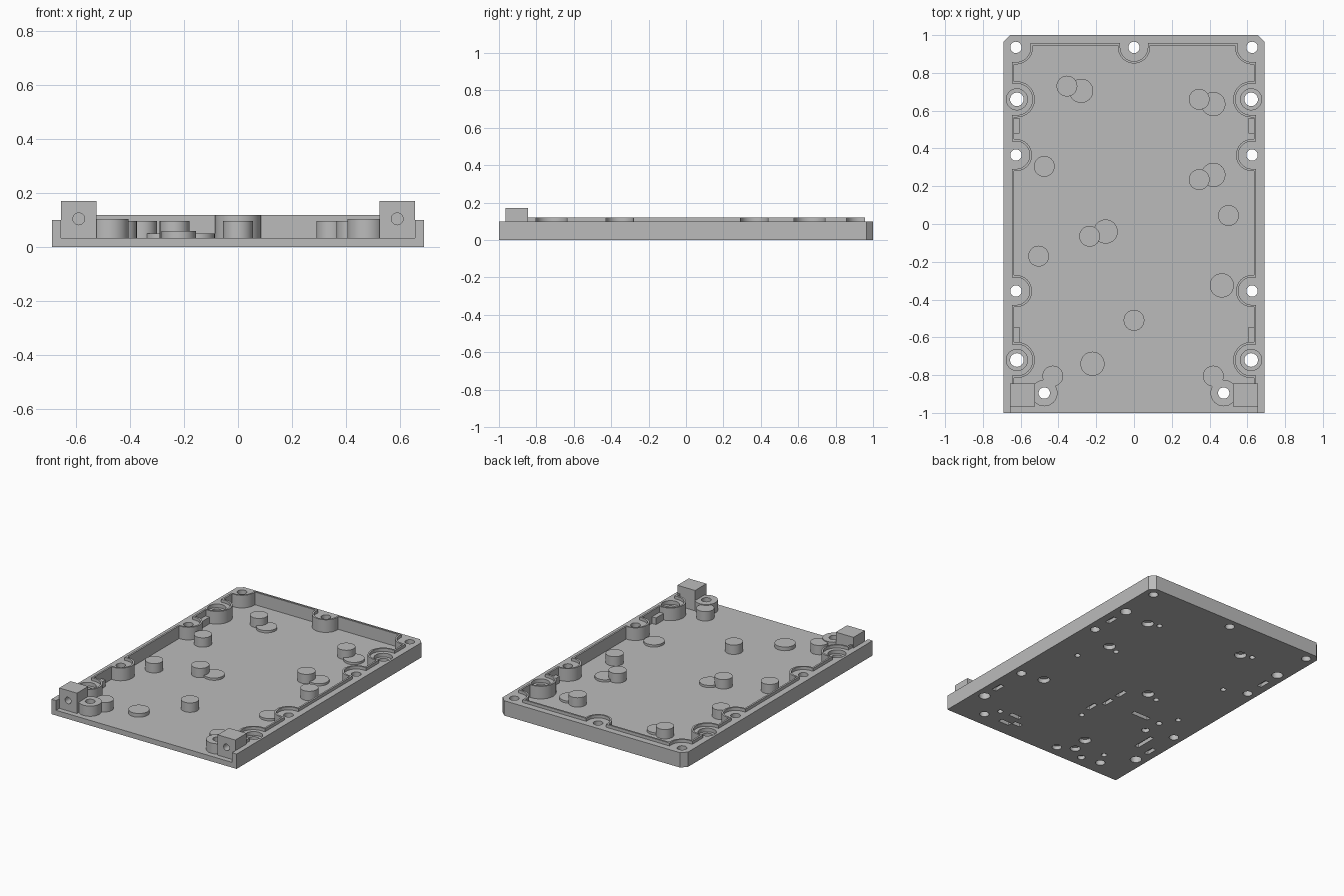
import bpy, bmesh, math
from mathutils import Matrix

if "Cube" in bpy.data.objects:
    bpy.data.objects.remove(bpy.data.objects["Cube"])

grey = bpy.data.materials.new("grey plastic")
grey.diffuse_color = (0.5, 0.5, 0.5, 1)
grey.use_nodes = True
grey.node_tree.nodes["Principled BSDF"].inputs["Base Color"].default_value = grey.diffuse_color


def circle(x, y, r, n=32):
    return [(x + r * math.cos(2 * math.pi * i / n), y + r * math.sin(2 * math.pi * i / n)) for i in range(n)]


def rect(x0, x1, y0, y1):
    return [(x0, y0), (x1, y0), (x1, y1), (x0, y1)]


def prisms(name, items):
    """One object made of upright prisms, each (outline, bottom, top)."""
    bm = bmesh.new()
    for outline, z0, z1 in items:
        face = bm.faces.new([bm.verts.new((x, y, z0)) for x, y in outline])
        ext = bmesh.ops.extrude_face_region(bm, geom=[face], use_keep_orig=True)
        for v in ext["geom"]:
            if isinstance(v, bmesh.types.BMVert):
                v.co.z = z1
    bmesh.ops.recalc_face_normals(bm, faces=bm.faces[:])
    mesh = bpy.data.meshes.new(name)
    bm.to_mesh(mesh)
    bm.free()
    mesh.materials.append(grey)
    ob = bpy.data.objects.new(name, mesh)
    bpy.context.collection.objects.link(ob)
    return ob


def activate(ob):
    bpy.ops.object.select_all(action='DESELECT')
    ob.select_set(True)
    bpy.context.view_layer.objects.active = ob


def cut(ob, items, sideways=False):
    cutter = prisms("cutter", items)
    if sideways:
        cutter.data.transform(Matrix.Rotation(math.pi / 2, 4, 'X'))
    cutter.hide_render = True
    mod = ob.modifiers.new("cut", 'BOOLEAN')
    mod.operation, mod.solver, mod.object = 'DIFFERENCE', 'EXACT', cutter
    activate(ob)
    bpy.ops.object.modifier_apply(modifier=mod.name)
    bpy.data.objects.remove(cutter)


FLOOR, RIM, LIP = 0.035, 0.10, 0.12
# side screw bosses: y, x, radius, hole radius
BOSSES = [(-0.72, 0.62, 0.095, 0.036), (-0.355, 0.625, 0.085, 0.03),
          (0.365, 0.625, 0.085, 0.03), (0.66, 0.62, 0.095, 0.036)]


def arc(x, y, r, a0, a1, n=14):
    angs = [math.radians(a0 + (a1 - a0) * i / n) for i in range(n + 1)]
    return [(x + r * math.cos(a), y + r * math.sin(a)) for a in angs]


def inner_line(off):
    """Inner edge of the rim, bulging around every boss, right front to left front."""
    w, b = 0.635 + off, 0.945 + off
    half = [(w, -0.845)]
    for y, x, r, _ in BOSSES:
        r -= off
        half += [(w, y - r)] + arc(x, y, r, -90, -270, 24) + [(w, y + r)]
    r = 0.09 - off
    half += [(w, 0.935 - r)] + arc(0.625, 0.935, r, -90, -180) + [(0.625 - r, b)]
    r = 0.085 - off
    half += [(r, b)] + arc(0, 0.935, r, 0, -90)
    return half + [(-x, y) for x, y in reversed(half[:-1])]


# All through holes
holes = [(0, 0.935, 0.03)]
for s in (-1, 1):
    holes += [(s * 0.625, 0.935, 0.03), (s * 0.475, -0.895, 0.03)]
    holes += [(s * x, y, h) for y, x, _, h in BOSSES]
through = [(circle(x, y, r), -0.1, 0.3) for x, y, r in holes]

# Floor standoffs: tall pins and low discs
pins = [(-0.355, 0.73), (0.345, 0.66), (-0.475, 0.305), (0.345, 0.235), (0.5, 0.045),
        (-0.235, -0.065), (-0.505, -0.17), (0, -0.51), (-0.43, -0.805), (0.42, -0.805)]
discs = [(-0.28, 0.705), (0.42, 0.635), (0.42, 0.26), (-0.15, -0.04), (0.465, -0.325), (-0.22, -0.74)]
prisms("tall_pins", [(circle(x, y, 0.055), 0.032, 0.098) for x, y in pins])
prisms("low_discs", [(circle(x, y, 0.064), 0.032, 0.06 if y < -0.7 else 0.05) for x, y in discs])

# Floor plate with recesses in the underside
outer = [(-0.69, -1), (-0.69, 0.965), (-0.655, 1), (0.655, 1), (0.69, 0.965), (0.69, -1)]
floor = prisms("floor", [(outer, 0, FLOOR)])
cut(floor, through)
recess = [(circle(x, y, 0.018, 16), -0.1, 0.028) for x, y in pins]
recess += [(circle(x, y, 0.038), -0.1, 0.028) for x, y in discs]
slots = [(0.31, -0.79, 0.04, 0.015), (0.31, -0.89, 0.04, 0.015), (0.235, -0.86, 0.03, 0.015),
         (-0.02, -0.15, 0.015, 0.04), (-0.02, -0.28, 0.015, 0.04), (0.02, -0.39, 0.015, 0.04),
         (-0.29, -0.28, 0.065, 0.015), (-0.52, -0.52, 0.015, 0.075)]
slots += [(s * 0.622, y, 0.016, 0.04) for s in (-1, 1) for y in (0.52, -0.585)]
recess += [(rect(x - a, x + a, y - b, y + b), -0.1, 0.025) for x, y, a, b in slots]
recess += [(circle(x, y, r, 20), -0.1, 0.025) for x, y, r in
           [(-0.24, -0.86, 0.032), (-0.14, -0.92, 0.03), (-0.34, -0.92, 0.025),
            (-0.44, -0.28, 0.02), (-0.43, -0.4, 0.025)]]
cut(floor, recess)

# Rim wall, open at the front, with counterbored large bosses
front = [(0.655, -1), (0.655, -0.845)]
wall = front + inner_line(0) + [(-x, y) for x, y in reversed(front)] + outer
rim = prisms("rim_wall", [(wall, FLOOR, RIM)])
cut(rim, through)
cut(rim, [(circle(s * 0.62, y, 0.056), 0.075, 0.3) for s in (-1, 1) for y in (0.66, -0.72)])

# Raised lip along the inner edge
lip = prisms("raised_lip", [(inner_line(0) + inner_line(0.012)[::-1], RIM, LIP)])

# Front corner posts, drilled blocks and small side clips
posts = prisms("front_posts", [(circle(s * 0.475, -0.895, 0.07), FLOOR, 0.104) for s in (-1, 1)])
cut(posts, through)
blocks = prisms("front_blocks", [(rect(s * 0.59 - 0.066, s * 0.59 + 0.066, -0.965, -0.845), FLOOR, 0.172)
                                 for s in (-1, 1)])
cut(blocks, [(circle(s * 0.59, 0.105, 0.022, 24), 0.88, 1.1) for s in (-1, 1)], sideways=True)
prisms("side_clips", [(rect(s * 0.622 - 0.017, s * 0.622 + 0.017, y - 0.04, y + 0.04), FLOOR, 0.08)
                      for s in (-1, 1) for y in (0.52, -0.585)])

# Smooth round sides, keep edges sharp
for ob in list(bpy.context.scene.objects):
    activate(ob)
    bpy.ops.object.shade_smooth_by_angle(angle=math.radians(30))
